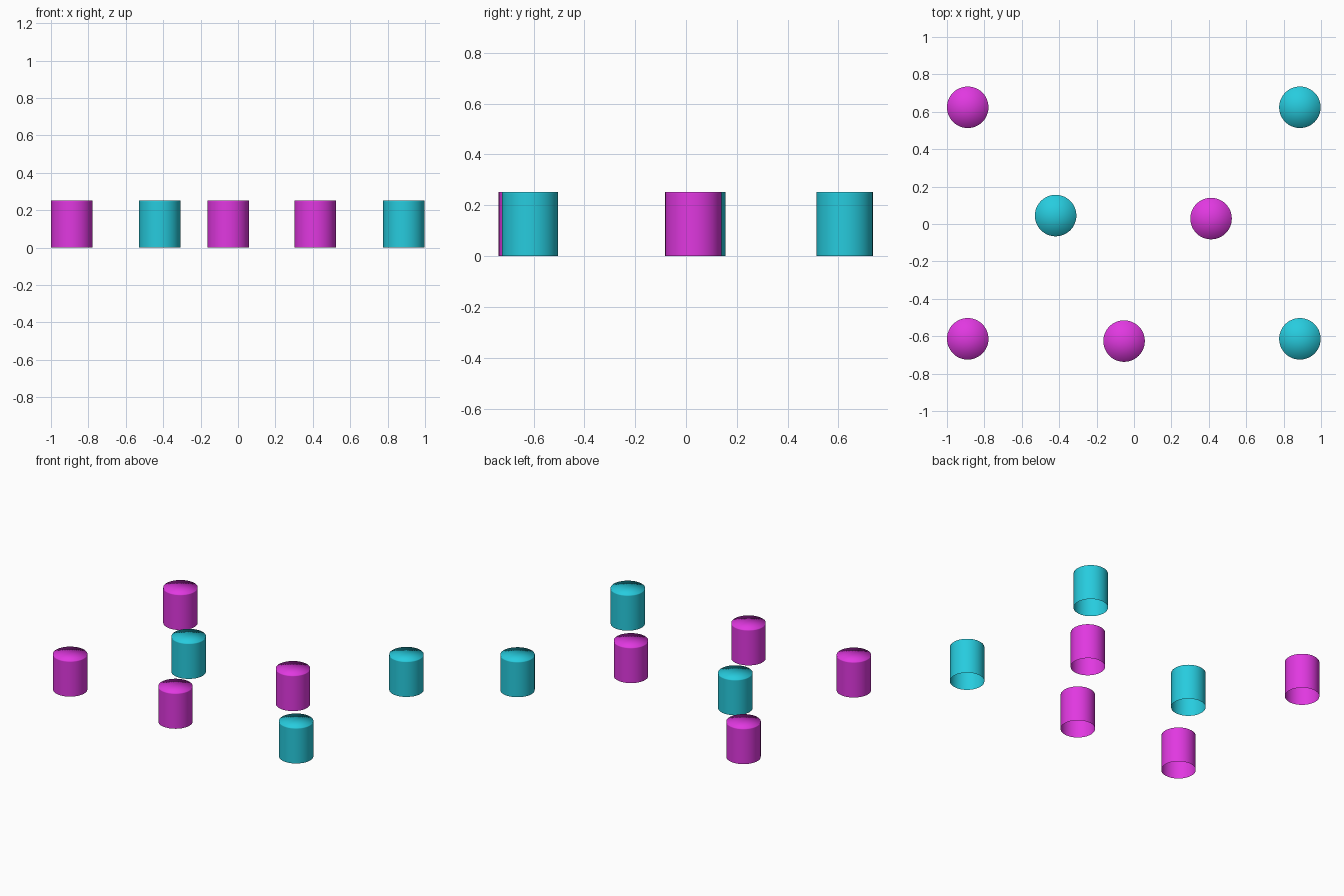
import bpy, bmesh, math

if "Cube" in bpy.data.objects:
    bpy.data.objects.remove(bpy.data.objects["Cube"])

R, H, SEG = 0.111, 0.252, 48


def material(name, rgb):
    m = bpy.data.materials.new(name)
    m.diffuse_color = (*rgb, 1.0)
    m.use_nodes = True
    m.node_tree.nodes["Principled BSDF"].inputs["Base Color"].default_value = m.diffuse_color
    return m


magenta = material("magenta", (0.75, 0.04, 0.75))
teal = material("teal", (0.02, 0.60, 0.73))


def peg_mesh(name, mat):
    """Upright peg: open at the bottom, softly shaded cap on top."""
    bm = bmesh.new()
    rings = []
    for z in (0.0, H - 0.006, H):
        rings.append([bm.verts.new((R * math.cos(a), R * math.sin(a), z))
                      for a in (2 * math.pi * i / SEG for i in range(SEG))])
    for low, high in zip(rings, rings[1:]):
        for i in range(SEG):
            j = (i + 1) % SEG
            bm.faces.new((low[i], low[j], high[j], high[i]))
    # cap as a fan around a centre point, so the shading rolls over the rim
    centre = bm.verts.new((0, 0, H))
    for i in range(SEG):
        bm.faces.new((rings[-1][i], rings[-1][(i + 1) % SEG], centre))
    for f in bm.faces:
        f.smooth = True
    me = bpy.data.meshes.new(name)
    bm.to_mesh(me)
    bm.free()
    me.materials.append(mat)
    return me


# Two teams of pegs sharing one mesh per colour
teams = (
    ("magenta_peg", magenta, ((-0.889, 0.624), (0.412, 0.029),
                              (-0.889, -0.614), (-0.053, -0.626))),
    ("teal_peg", teal, ((0.887, 0.624), (-0.419, 0.045), (0.887, -0.614))),
)
for name, mat, spots in teams:
    mesh = peg_mesh(name, mat)
    for n, (x, y) in enumerate(spots, 1):
        ob = bpy.data.objects.new(f"{name}_{n}", mesh)
        ob.location = (x, y, 0)
        bpy.context.collection.objects.link(ob)
